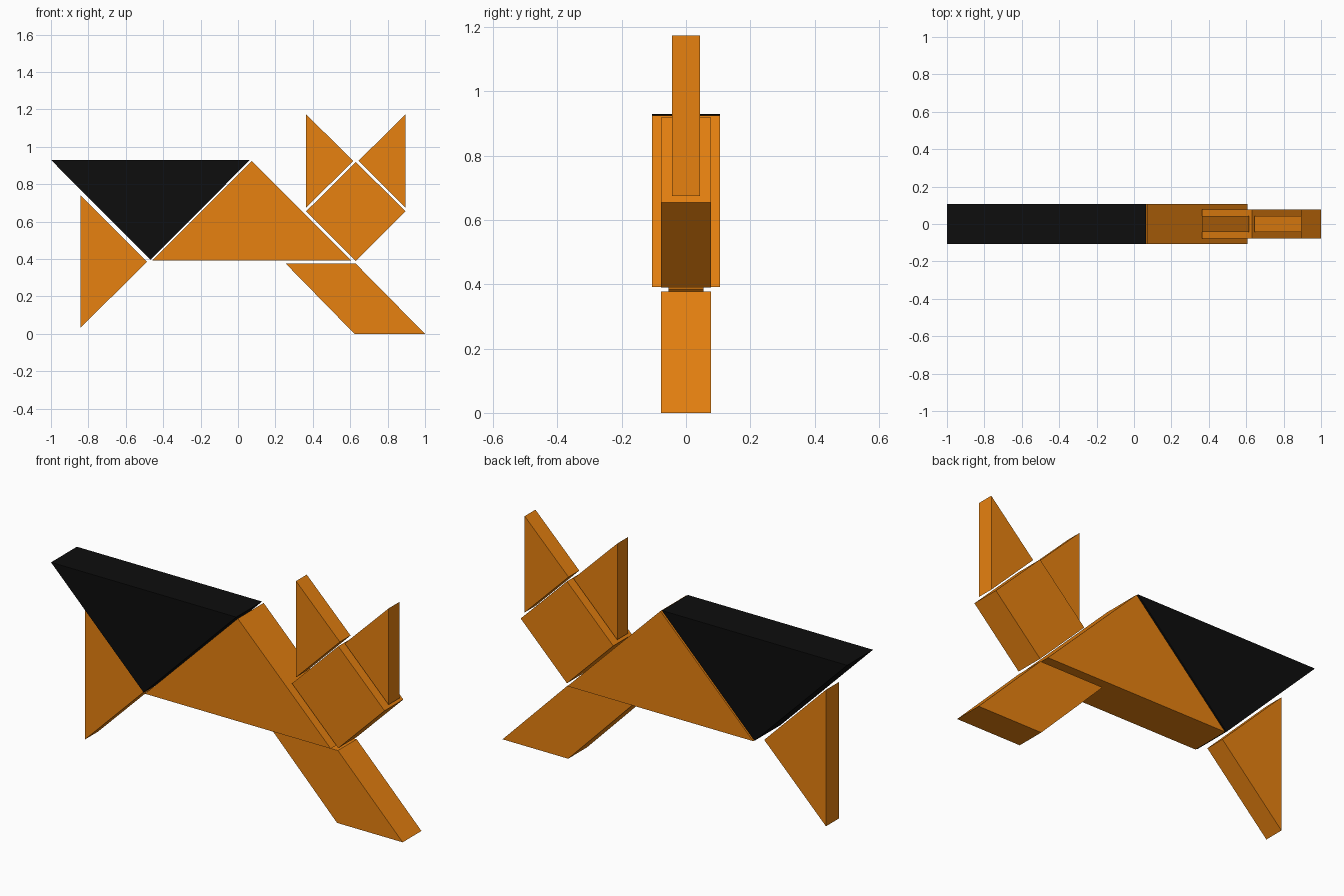
import bpy
import bmesh

if "Cube" in bpy.data.objects:
    bpy.data.objects.remove(bpy.data.objects["Cube"])


def material(name, color):
    m = bpy.data.materials.new(name)
    m.diffuse_color = (*color, 1)
    m.use_nodes = True
    m.node_tree.nodes["Principled BSDF"].inputs["Base Color"].default_value = m.diffuse_color
    return m


orange = material("orange", (0.80, 0.22, 0.005))
black = material("black", (0.004, 0.004, 0.004))


def tile(name, outline, half_depth, mat):
    """Flat polygon in the xz plane, extruded symmetrically along y."""
    bm = bmesh.new()
    face = bm.faces.new([bm.verts.new((x, -half_depth, z)) for x, z in outline])
    ext = bmesh.ops.extrude_face_region(bm, geom=[face], use_keep_orig=True)
    moved = [v for v in ext["geom"] if isinstance(v, bmesh.types.BMVert)]
    bmesh.ops.translate(bm, verts=moved, vec=(0, 2 * half_depth, 0))
    bmesh.ops.recalc_face_normals(bm, faces=bm.faces)
    mesh = bpy.data.meshes.new(name)
    bm.to_mesh(mesh)
    bm.free()
    mesh.materials.append(mat)
    obj = bpy.data.objects.new(name, mesh)
    bpy.context.collection.objects.link(obj)
    return obj


# Body: two large triangles
tile("rear_body", [(-1, 0.93), (-0.468, 0.396), (0.064, 0.93)], 0.106, black)
tile("front_body", [(-0.46, 0.392), (0.607, 0.392), (0.073, 0.925)], 0.106, orange)

# Legs: medium triangle and parallelogram
tile("back_leg", [(-0.842, 0.032), (-0.487, 0.386), (-0.842, 0.741)], 0.054, orange)
tile("front_leg", [(0.623, 0), (1, 0), (0.628, 0.377), (0.254, 0.377)], 0.077, orange)

# Head: square standing on its corner
HEAD_X = 0.63
tile("head", [(HEAD_X, 0.39), (HEAD_X + 0.266, 0.655),
              (HEAD_X, 0.919), (HEAD_X - 0.266, 0.655)], 0.077, orange)

# Ears: mirrored small triangles
for side, s in (("left", -1), ("right", 1)):
    tile(side + "_ear", [(HEAD_X + s * 0.266, 0.674), (HEAD_X + s * 0.266, 1.174),
                         (HEAD_X + s * 0.014, 0.925)], 0.044, orange)
